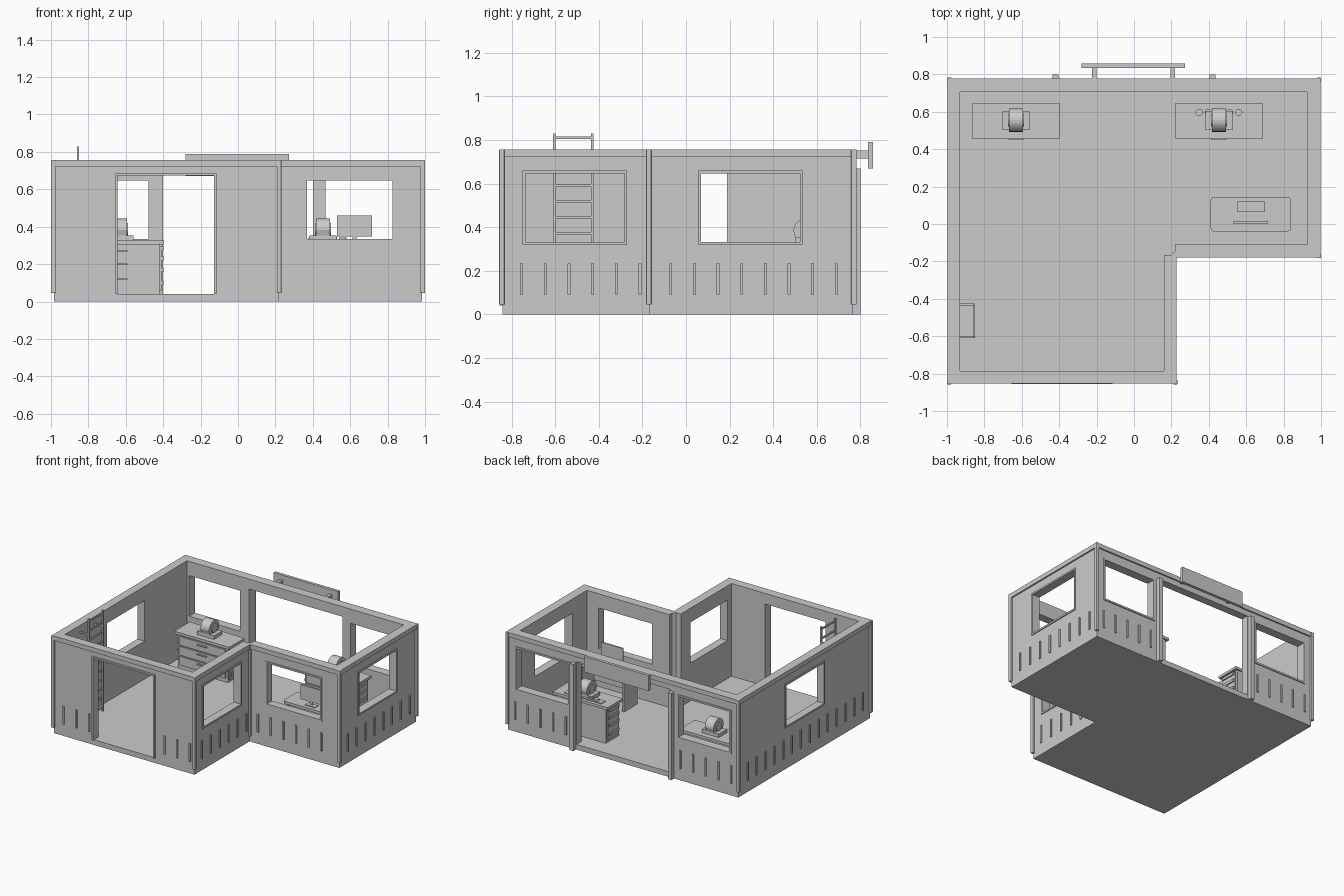
import bpy, bmesh, math

if "Cube" in bpy.data.objects:
    bpy.data.objects.remove(bpy.data.objects["Cube"])

grey = bpy.data.materials.new("plain_grey")
grey.diffuse_color = (0.6, 0.6, 0.6, 1)
grey.use_nodes = True
grey.node_tree.nodes["Principled BSDF"].inputs["Base Color"].default_value = grey.diffuse_color


def finish(name, bm):
    bmesh.ops.recalc_face_normals(bm, faces=bm.faces)
    me = bpy.data.meshes.new(name)
    bm.to_mesh(me)
    bm.free()
    me.materials.append(grey)
    ob = bpy.data.objects.new(name, me)
    bpy.context.collection.objects.link(ob)
    return ob


def add_box(bm, x0, x1, y0, y1, z0, z1):
    vs = bmesh.ops.create_cube(bm, size=1)["verts"]
    for v in vs:
        v.co = ((x0 + x1) / 2 + v.co.x * (x1 - x0),
                (y0 + y1) / 2 + v.co.y * (y1 - y0),
                (z0 + z1) / 2 + v.co.z * (z1 - z0))


def boxes(name, *dims):
    bm = bmesh.new()
    for d in dims:
        add_box(bm, *d)
    return finish(name, bm)


def prism(name, pts, lo, hi, axis="z"):
    """Extrude a 2D outline along z, or a (y, z) outline along x."""
    bm = bmesh.new()
    co = (lambda a, b, t: (a, b, t)) if axis == "z" else (lambda a, b, t: (t, a, b))
    rings = [[bm.verts.new(co(a, b, t)) for a, b in pts] for t in (lo, hi)]
    bm.faces.new(rings[0])
    bm.faces.new(rings[1])
    for i in range(len(pts)):
        j = (i + 1) % len(pts)
        bm.faces.new((rings[0][i], rings[0][j], rings[1][j], rings[1][i]))
    return finish(name, bm)


def cut(ob, cutter):
    m = ob.modifiers.new("cut", "BOOLEAN")
    m.operation, m.solver, m.object = "DIFFERENCE", "EXACT", cutter
    bpy.context.view_layer.objects.active = ob
    bpy.ops.object.modifier_apply(modifier=m.name)
    bpy.data.objects.remove(cutter)


# L-shaped outlines
def outer(d=0.0):
    return [(-.985 - d, -.842 - d), (.217 + d, -.842 - d), (.217 + d, -.168 - d),
            (.985 + d, -.168 - d), (.985 + d, .767 + d), (-.985 - d, .767 + d)]


inner = [(-.93, -.785), (.16, -.785), (.16, -.165), (.2, -.165), (.22, -.145),
         (.22, -.11), (.925, -.11), (.925, .705), (-.93, .705)]

# wall faces: axis of the normal, position, outward sign
SIDES = {"front": ("y", -.842, -1), "wing_front": ("y", -.168, -1), "back": ("y", .767, 1),
         "left": ("x", -.985, -1), "right": ("x", .985, 1), "wing_right": ("x", .217, 1)}


def on_wall(side, u0, u1, z0, z1, din, dout):
    """Box extents on a wall, from din inside the face to dout outside."""
    axis, p, s = SIDES[side]
    a, b = sorted((p - s * din, p + s * dout))
    return (u0, u1, a, b, z0, z1) if axis == "y" else (a, b, u0, u1, z0, z1)


# floor, walls and top trim
prism("floor", inner, 0, .04)
walls = prism("walls", outer(), 0, .722)
cut(walls, prism("room_cutter", inner, -.1, 1))
trim = prism("top_trim", outer(.011), .722, .757)
cut(trim, prism("trim_cutter", inner, .5, 1))

# windows with frames
WINDOWS = [("wing_front", .357, .838), ("wing_right", -.75, -.27), ("right", .055, .535),
           ("left", -.283, .2), ("back", -.925, -.465), ("back", .455, .925)]
for side, u0, u1 in WINDOWS:
    z0, z1, t = .32, .66, .013
    cut(walls, boxes("window_cutter", on_wall(side, u0 + t, u1 - t, z0 + t, z1 - t, .12, .1)))
    boxes(side + "_window_frame",
          on_wall(side, u0, u1, z0, z0 + t, .02, .007), on_wall(side, u0, u1, z1 - t, z1, .02, .007),
          on_wall(side, u0, u0 + t, z0 + t, z1 - t, .02, .007),
          on_wall(side, u1 - t, u1, z0 + t, z1 - t, .02, .007))

# front doorway and wide back opening
cut(walls, boxes("door_cutter", on_wall("front", -.645, -.125, .04, .675, .12, .1)))
boxes("door_frame", on_wall("front", -.655, -.643, .04, .685, .02, .014),
      on_wall("front", -.127, -.115, .04, .685, .02, .014),
      on_wall("front", -.643, -.127, .673, .685, .02, .014))
cut(walls, boxes("back_cutter", on_wall("back", -.4, .4, .04, .68, .12, .1)))
for s in (-1, 1):
    boxes("back_opening_post", (s * .42 - .016, s * .42 + .016, .755, .8, 0, .67))

# raised ribs along the lower walls
STEP = .1085
RIBS = [("front", -.9, 3), ("front", -.037, 3), ("wing_front", .29, 6), ("wing_right", -.754, 6),
        ("right", -.07, 8), ("left", -.754, 14), ("back", -.925, 5), ("back", .49, 5)]
for side, start, n in RIBS:
    boxes(side + "_ribs", *[on_wall(side, start + i * STEP - .0065, start + i * STEP + .0065,
                                    .092, .233, .01, .008) for i in range(n)])

# corner posts
for x, y in outer(.003):
    post = boxes("corner_post", (x - .012, x + .012, y - .012, y + .012, .045, .757))
    bev = post.modifiers.new("round", "BEVEL")
    bev.width, bev.segments = .003, 2

# sign board on two brackets
boxes("sign_board", (-.28, .272, .835, .858, .67, .79))
boxes("sign_brackets", *[(x - .012, x + .012, .765, .836, .715, .752) for x in (-.213, .208)])

# wall ladder
rails = [(-.862, -.85, y - .006, y + .006, .05, .83) for y in (-.604, -.43)]
hooks = [(-.932, -.86, y - .006, y + .006, z, z + .012) for y in (-.604, -.43) for z in (.2, .7)]
rungs = [(-.861, -.851, -.6, -.434, .08 + i * .073 - .006, .08 + i * .073 + .006) for i in range(11)]
boxes("ladder", *rails, *hooks, *rungs)

# two drawer cabinets, each with a dispenser on top
for c in (-.63, .455):
    boxes("cabinet_top", (c - .235, c + .235, .457, .645, .305, .325))
    boxes("cabinet_body", (c - .213, c + .213, .472, .635, .04, .305))
    boxes("cabinet_drawers", *[(c - .195, c + .195, .464, .474, z, z + .068) for z in (.07, .147, .224)])
    boxes("drawer_handles", *[(c - .04, c + .04, .45, .465, z, z + .008) for z in (.118, .195, .268)])
    for s in (-1, 1):
        a, b = sorted((c + s * .212, c + s * .222))
        k0, k1 = sorted((c + s * .22, c + s * .231))
        boxes("cabinet_side_panel", (a, b, .485, .62, .06, .295),
              *[(k0, k1, .49, .61, z, z + .02) for z in (.09, .16, .22, .275)])
    boxes("dispenser_base", (c - .072, c + .072, .503, .603, .325, .352))
    arch = [(.555 + .062 * math.cos(math.pi * i / 14), .382 + .062 * math.sin(math.pi * i / 14))
            for i in range(15)]
    prism("dispenser_body", [(.502, .352), (.608, .352)] + arch, c - .037, c + .037, "x")
    for s in (-1, 1):
        hub = [(.555 + .035 * math.cos(math.pi * i / 8), .385 + .035 * math.sin(math.pi * i / 8))
               for i in range(16)]
        prism("dispenser_hub", hub, c + s * .036, c + s * .043, "x")

# small rack with four knobs on the right cabinet
boxes("knob_rack", (.29, .61, .572, .62, .325, .331))
for x in (.348, .398, .51, .56):
    ring = [(x + .02 * math.cos(math.pi * i / 6), .597 + .018 * math.sin(math.pi * i / 6)) for i in range(12)]
    prism("rack_knob", ring, .331, .343)

# desk with rounded top, screen and keyboard
corners = [(.82, .125, 0), (.43, .125, 90), (.43, -.02, 180), (.82, -.02, 270)]
top = [(x + .02 * math.cos(math.radians(a + d)), y + .02 * math.sin(math.radians(a + d)))
       for x, y, a in corners for d in (0, 30, 60, 90)]
prism("desk_top", top, .298, .318)
boxes("desk_end_panels", (.435, .455, -.03, .135, .04, .298), (.795, .815, -.03, .135, .04, .298))
boxes("desk_back_panel", (.455, .795, -.02, -.008, .14, .298))
boxes("screen", (.53, .717, .004, .016, .347, .46))
boxes("screen_stand", (.612, .634, .006, .014, .32, .36), (.58, .666, -.012, .03, .318, .324))
boxes("keyboard", (.55, .7, .065, .12, .318, .328))
